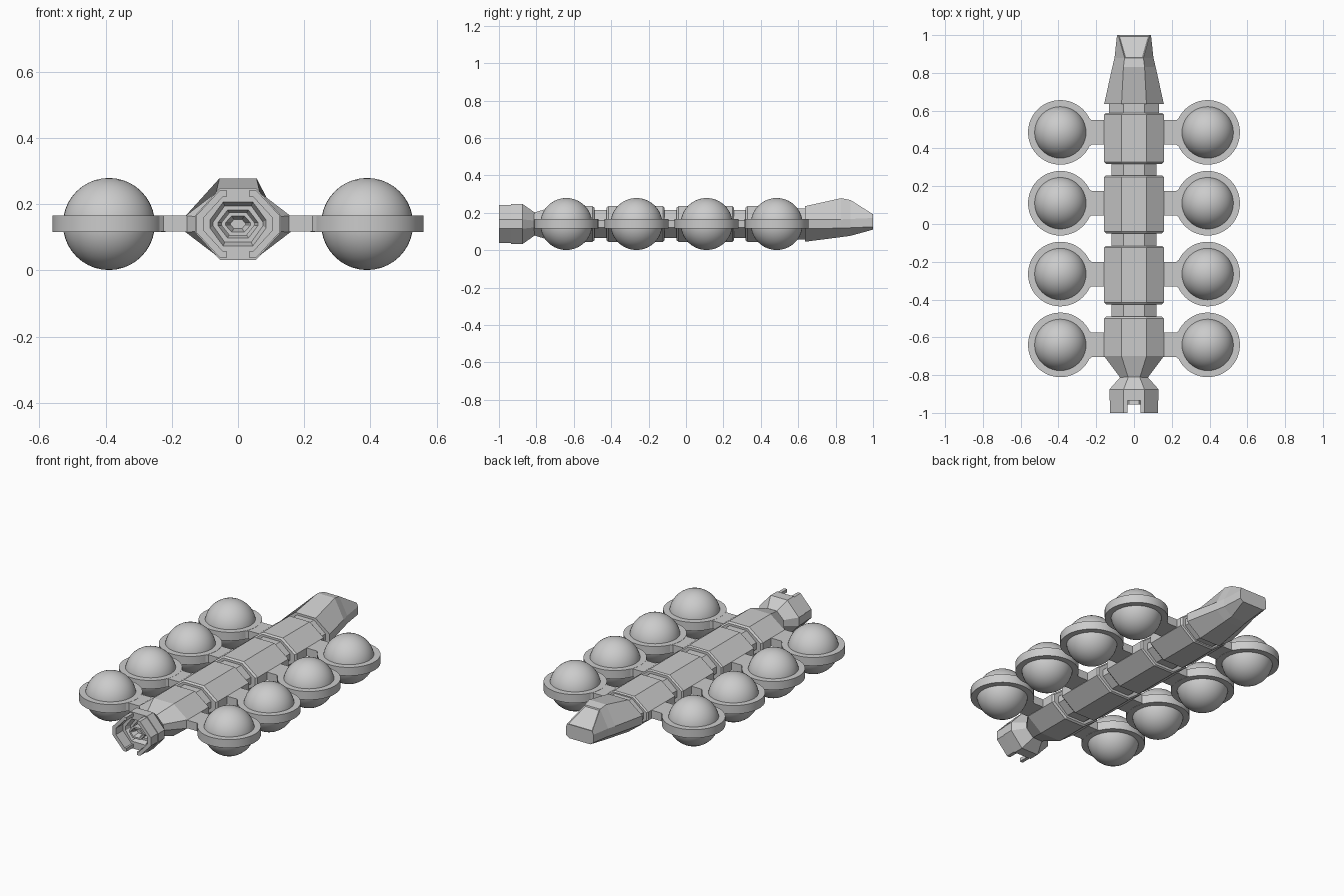
import bpy, bmesh, math

if "Cube" in bpy.data.objects:
    bpy.data.objects.remove(bpy.data.objects["Cube"])

CZ = 0.14          # height of the ship's axis


def finish(name, bm, smooth=False):
    bmesh.ops.recalc_face_normals(bm, faces=bm.faces)
    me = bpy.data.meshes.new(name)
    bm.to_mesh(me)
    bm.free()
    ob = bpy.data.objects.new(name, me)
    bpy.context.collection.objects.link(ob)
    if smooth:
        bpy.context.view_layer.objects.active = ob
        ob.select_set(True)
        bpy.ops.object.shade_smooth_by_angle(angle=math.radians(35))
        ob.select_set(False)
    return ob


def section(y, w, f, h, s):
    """Symmetric octagon: half width, flat half width, half height, side half height."""
    return (y, w, f, CZ + h, CZ + s, CZ - s, CZ - h, f)


def loft(bm, sections):
    """Skin octagonal sections (y, w, top_w, z_top, z_up, z_low, z_bottom, bottom_w)."""
    rings = []
    for y, w, ft, zt, zu, zl, zb, fb in sections:
        pts = [(ft, zt), (w, zu), (w, zl), (fb, zb), (-fb, zb), (-w, zl), (-w, zu), (-ft, zt)]
        rings.append([bm.verts.new((x, y, z)) for x, z in pts])
    faces = []
    for a, b in zip(rings, rings[1:]):
        faces.append([bm.faces.new((a[i], a[(i + 1) % 8], b[(i + 1) % 8], b[i])) for i in range(8)])
    bm.faces.new(rings[0])
    bm.faces.new(rings[-1])
    return faces


def prism(name, pts, to3d, shift):
    """Extrude a flat outline by a vector."""
    bm = bmesh.new()
    face = bm.faces.new([bm.verts.new(to3d(*p)) for p in pts])
    ext = bmesh.ops.extrude_face_region(bm, geom=[face])
    bmesh.ops.translate(bm, vec=shift, verts=[v for v in ext["geom"] if isinstance(v, bmesh.types.BMVert)])
    return finish(name, bm)


# hull modules with chamfered ends
for i, (y0, y1) in enumerate([(0.318, 0.588), (-0.05, 0.256), (-0.425, -0.116)]):
    bm = bmesh.new()
    loft(bm, [section(y0, 0.148, 0.061, 0.087, 0.022), section(y0 + 0.01, 0.158, 0.066, 0.095, 0.025),
              section(y1 - 0.008, 0.158, 0.066, 0.095, 0.025), section(y1, 0.15, 0.062, 0.089, 0.023)])
    finish(f"hull_module_{i + 1}", bm)

# rear module tapering to the engine waist
bm = bmesh.new()
loft(bm, [section(-0.815, 0.072, 0.03, 0.06, 0.018), section(-0.70, 0.158, 0.066, 0.095, 0.025),
          section(-0.50, 0.158, 0.066, 0.095, 0.025), section(-0.49, 0.148, 0.061, 0.087, 0.022)])
finish("rear_module", bm)

# narrow necks joining the modules
for i, (y0, y1, w) in enumerate([(0.57, 0.65, 0.132), (0.24, 0.33, 0.12), (-0.13, -0.04, 0.12), (-0.5, -0.41, 0.12)]):
    bm = bmesh.new()
    loft(bm, [section(y, w, 0.056, w * 0.62, 0.02) for y in (y0, y1)])
    finish(f"neck_{i + 1}", bm)

# nose with a recessed windscreen
bm = bmesh.new()
strips = loft(bm, [(0.635, 0.158, 0.066, 0.235, 0.165, 0.115, 0.045, 0.066),
                   (0.83, 0.115, 0.056, 0.278, 0.165, 0.118, 0.07, 0.054),
                   (0.88, 0.103, 0.05, 0.268, 0.167, 0.12, 0.077, 0.05),
                   (1.0, 0.09, 0.083, 0.192, 0.172, 0.125, 0.11, 0.07)])
bmesh.ops.recalc_face_normals(bm, faces=bm.faces)
bmesh.ops.inset_individual(bm, faces=[strips[2][7]], thickness=0.008, depth=-0.005)
finish("nose", bm)

# engine bell: outer flare, then stepped cavity inwards
bm = bmesh.new()
loft(bm, [section(-0.81, 0.072, 0.03, 0.062, 0.018), section(-0.875, 0.13, 0.055, 0.108, 0.025),
          section(-0.935, 0.13, 0.055, 0.108, 0.025), section(-0.935, 0.085, 0.045, 0.066, 0.012),
          section(-0.905, 0.075, 0.04, 0.055, 0.006), section(-0.905, 0.06, 0.032, 0.042, 0.005),
          section(-0.88, 0.05, 0.026, 0.033, 0.004)])
finish("engine_bell", bm)

# inner nozzle
bm = bmesh.new()
loft(bm, [section(-0.87, 0.045, 0.024, 0.028, 0.004), section(-0.955, 0.05, 0.026, 0.034, 0.004),
          section(-0.955, 0.038, 0.019, 0.024, 0.004), section(-0.92, 0.022, 0.012, 0.014, 0.003)])
finish("engine_nozzle", bm)

# C-shaped exhaust guards, left and right
half = [(0.035, 0.102), (0.055, 0.102), (0.126, 0.025), (0.126, -0.025), (0.055, -0.102), (0.035, -0.102),
        (0.035, -0.082), (0.046, -0.082), (0.104, -0.019), (0.104, 0.019), (0.046, 0.082), (0.035, 0.082)]
for side, s in (("right", 1), ("left", -1)):
    prism(f"exhaust_guard_{side}", half, lambda x, z: (s * x, -1.0, CZ + z), (0, 0.07, 0))

# spherical tanks with collars and arms, four per side
arm = [(0.1, 0.065), (0.225, 0.065), (0.285, 0.118), (0.285, -0.118), (0.225, -0.065), (0.1, -0.065)]
for side, s in (("right", 1), ("left", -1)):
    for i, y in enumerate((0.485, 0.11, -0.265, -0.64)):
        bm = bmesh.new()
        bmesh.ops.create_uvsphere(bm, u_segments=40, v_segments=20, radius=0.139)
        bmesh.ops.translate(bm, vec=(s * 0.39, y, CZ), verts=bm.verts)
        finish(f"tank_{side}_{i + 1}", bm, True)
        bm = bmesh.new()
        bmesh.ops.create_cone(bm, cap_ends=True, segments=48, radius1=0.171, radius2=0.171, depth=0.05)
        bmesh.ops.translate(bm, vec=(s * 0.39, y, CZ + 0.001), verts=bm.verts)
        finish(f"tank_collar_{side}_{i + 1}", bm, True)
        prism(f"tank_arm_{side}_{i + 1}", arm, lambda px, py: (s * px, y + py, CZ - 0.023), (0, 0, 0.048))
